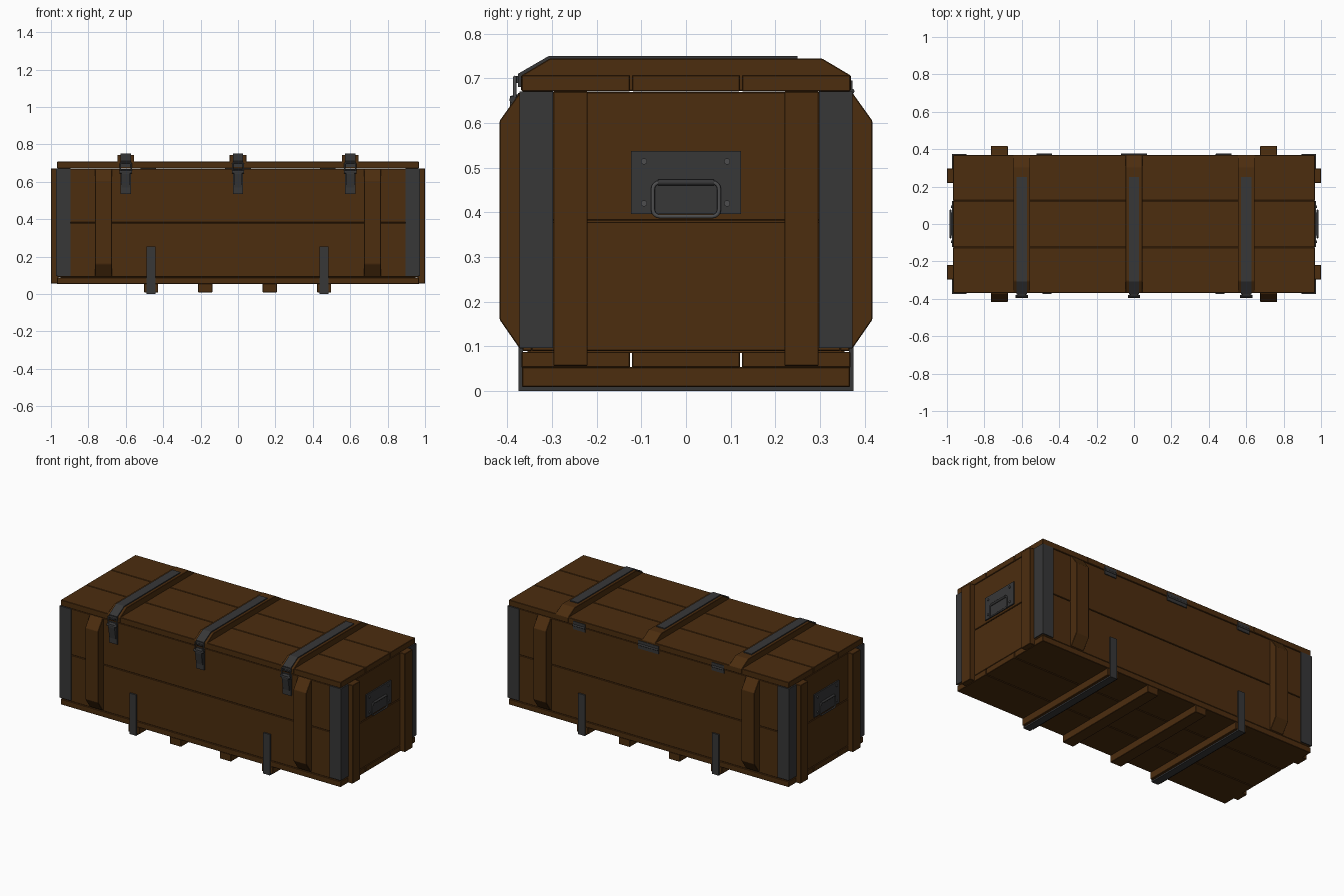
import bpy, bmesh, math
from mathutils import Vector

cube = bpy.data.objects.get("Cube")
if cube:
    bpy.data.objects.remove(cube, do_unlink=True)


def material(name, color):
    m = bpy.data.materials.new(name)
    m.use_nodes = True
    m.diffuse_color = color
    bsdf = next(n for n in m.node_tree.nodes if n.type == 'BSDF_PRINCIPLED')
    bsdf.inputs["Base Color"].default_value = color
    bsdf.inputs["Roughness"].default_value = 0.7
    return m


WOOD = material("brown wood", (0.072, 0.026, 0.0045, 1))
METAL = material("dark metal", (0.038, 0.038, 0.039, 1))
STEEL = material("grey steel", (0.075, 0.075, 0.077, 1))


def finish(name, bm, mat, bevel=0.0):
    bmesh.ops.recalc_face_normals(bm, faces=bm.faces[:])
    me = bpy.data.meshes.new(name)
    bm.to_mesh(me)
    bm.free()
    me.materials.append(mat)
    ob = bpy.data.objects.new(name, me)
    bpy.context.collection.objects.link(ob)
    if bevel:
        mod = ob.modifiers.new("soft edges", 'BEVEL')
        mod.width = bevel
        mod.segments = 1
    return ob


def prism(name, profile, x0, x1, mat, bevel=0.0):
    """Extrude a (y, z) outline along x."""
    bm = bmesh.new()
    face = bm.faces.new([bm.verts.new((x0, y, z)) for y, z in profile])
    ext = bmesh.ops.extrude_face_region(bm, geom=[face])
    moved = [v for v in ext["geom"] if isinstance(v, bmesh.types.BMVert)]
    bmesh.ops.translate(bm, verts=moved, vec=(x1 - x0, 0, 0))
    return finish(name, bm, mat, bevel)


def box(name, x, y, z, mat, bevel=0.0):
    """Box from (min, max) ranges."""
    outline = [(y[0], z[0]), (y[1], z[0]), (y[1], z[1]), (y[0], z[1])]
    return prism(name, outline, x[0], x[1], mat, bevel)


def span(a, b, s):
    return tuple(sorted((a * s, b * s)))


def cylinder(name, center, axis, radius, length, mat):
    bm = bmesh.new()
    bmesh.ops.create_cone(bm, cap_ends=True, segments=12, radius1=radius,
                          radius2=radius, depth=length)
    for f in bm.faces:
        f.smooth = len(f.verts) == 4
    ob = finish(name, bm, mat)
    ob.location = center
    ob.rotation_euler = Vector(axis).to_track_quat('Z', 'Y').to_euler()
    return ob


def wire_loop(name, points, radius, mat):
    curve = bpy.data.curves.new(name, 'CURVE')
    curve.dimensions = '3D'
    curve.bevel_depth = radius
    curve.bevel_resolution = 2
    spline = curve.splines.new('POLY')
    spline.points.add(len(points) - 1)
    for p, co in zip(spline.points, points):
        p.co = (*co, 1)
    spline.use_cyclic_u = True
    curve.materials.append(mat)
    ob = bpy.data.objects.new(name, curve)
    bpy.context.collection.objects.link(ob)


def rounded_rect(w, h, r):
    """Outline of a rounded rectangle with half sizes w and h."""
    pts = []
    for i, (sx, sy) in enumerate([(1, 1), (-1, 1), (-1, -1), (1, -1)]):
        for k in range(5):
            a = math.pi / 2 * (i + k / 4)
            pts.append((sx * (w - r) + r * math.cos(a), sy * (h - r) + r * math.sin(a)))
    return pts


GAP = 0.002
EDGE = 0.002

# Inner body, bottom planks and lid planks
box("inner_body", (-0.95, 0.95), (-0.355, 0.355), (0.085, 0.666), WOOD)
for i, (y0, y1) in enumerate([(-0.37, -0.123), (-0.123, 0.123), (0.123, 0.37)]):
    y = (y0 + GAP, y1 - GAP)
    box(f"bottom_plank_{i}", (-0.967, 0.967), y, (0.053, 0.088), WOOD, EDGE)
    box(f"lid_plank_{i}", (-0.967, 0.967), y, (0.671, 0.707), WOOD, EDGE)

# Wall planks, two per side
for part, z in (("lower", (0.09, 0.379)), ("upper", (0.382, 0.669))):
    for s, side in ((-1, "front"), (1, "back")):
        box(f"{side}_{part}_plank", (-0.965, 0.965), span(0.345, 0.366, s), z, WOOD, EDGE)
    for s, side in ((-1, "right"), (1, "left")):
        box(f"{side}_{part}_plank", span(0.94, 0.966, s), (-0.345, 0.345), z, WOOD, EDGE)

for sx, side in ((-1, "right"), (1, "left")):
    for sy, face in ((-1, "front"), (1, "back")):
        tag = f"{side}_{face}"
        # Upright battens on the ends
        box(f"end_batten_{tag}", span(0.96, 1.0, sx), span(0.22, 0.297, sy),
            (0.056, 0.67), WOOD, EDGE)
        # Upright battens with sloped tips on the long walls
        tip = [(0.36, 0.095), (0.372, 0.095), (0.417, 0.16),
               (0.417, 0.605), (0.372, 0.668), (0.36, 0.668)]
        x = span(0.675, 0.765, sx)
        prism(f"wall_batten_{tag}", [(y * sy, z) for y, z in tip], *x, WOOD, EDGE)
        # Angle irons on the corners
        box(f"corner_iron_wall_{tag}", span(0.895, 0.972, sx), span(0.364, 0.373, sy),
            (0.097, 0.67), METAL)
        box(f"corner_iron_end_{tag}", span(0.962, 0.972, sx), span(0.298, 0.373, sy),
            (0.097, 0.67), METAL)

    # Carrying handle with its plate and rivets
    box(f"handle_plate_{side}", span(0.965, 0.974, sx), (-0.123, 0.123),
        (0.396, 0.537), METAL)
    for y in (-0.094, 0.092):
        for z in (0.42, 0.514):
            cylinder(f"rivet_{side}", (0.975 * sx, y, z), (1, 0, 0), 0.007, 0.008, STEEL)
    wire_loop(f"handle_{side}", [(0.981 * sx, y, z + 0.429)
                                 for y, z in rounded_rect(0.074, 0.038, 0.015)],
              0.0045, STEEL)
    cylinder(f"handle_pivot_{side}", (0.98 * sx, 0, 0.467), (0, 1, 0), 0.007, 0.125, METAL)

# Skids under the bottom
for i, x in enumerate((-0.465, -0.175, 0.17, 0.46)):
    box(f"skid_{i}", (x - 0.038, x + 0.038), (-0.367, 0.367), (0.009, 0.054), WOOD, EDGE)

# Steel straps wrapping the outer skids
strap = [(-0.375, 0.0), (0.375, 0.0), (0.375, 0.255), (0.365, 0.255),
         (0.365, 0.01), (-0.365, 0.01), (-0.365, 0.255), (-0.375, 0.255)]
for x in (-0.465, 0.46):
    prism("skid_strap", strap, x - 0.023, x + 0.023, METAL)

# Lid battens, straps and clasps
batten = [(-0.369, 0.706), (0.369, 0.706), (0.305, 0.744), (-0.305, 0.744)]
lid_strap = [(0.25, 0.743), (0.25, 0.75), (-0.307, 0.75), (-0.376, 0.71), (-0.376, 0.68),
             (-0.368, 0.68), (-0.368, 0.706), (-0.305, 0.743)]
for x in (-0.6, 0.0, 0.6):
    foot = [(-0.369, 0.672), (0.369, 0.672)]
    prism("lid_batten", foot + batten[1:] + batten[:1], x - 0.045, x + 0.045, WOOD, EDGE)
    prism("lid_strap", lid_strap, x - 0.028, x + 0.028, METAL)
    box("clasp_plate", (x - 0.028, x + 0.028), (-0.376, -0.36), (0.535, 0.667), METAL)
    lever = [(-0.374, 0.57), (-0.382, 0.57), (-0.394, 0.64), (-0.394, 0.66), (-0.374, 0.665)]
    prism("clasp_lever", lever, x - 0.022, x + 0.022, METAL)
    cylinder("clasp_pivot", (x, -0.387, 0.652), (1, 0, 0), 0.008, 0.066, METAL)
    box("clasp_hook", (x - 0.02, x + 0.02), (-0.384, -0.37), (0.69, 0.705), METAL)
    wire_loop("clasp_loop", [(x + u, -0.383, 0.677 + v)
                             for u, v in rounded_rect(0.029, 0.025, 0.008)], 0.004, STEEL)

# Hinges at the back
for x, w in ((-0.48, 0.042), (0.0, 0.07), (0.48, 0.042)):
    box("hinge_leaf", (x - w, x + w), (0.36, 0.372), (0.645, 0.695), METAL)
    cylinder("hinge_barrel", (x, 0.371, 0.671), (1, 0, 0), 0.006, 2 * w, METAL)
